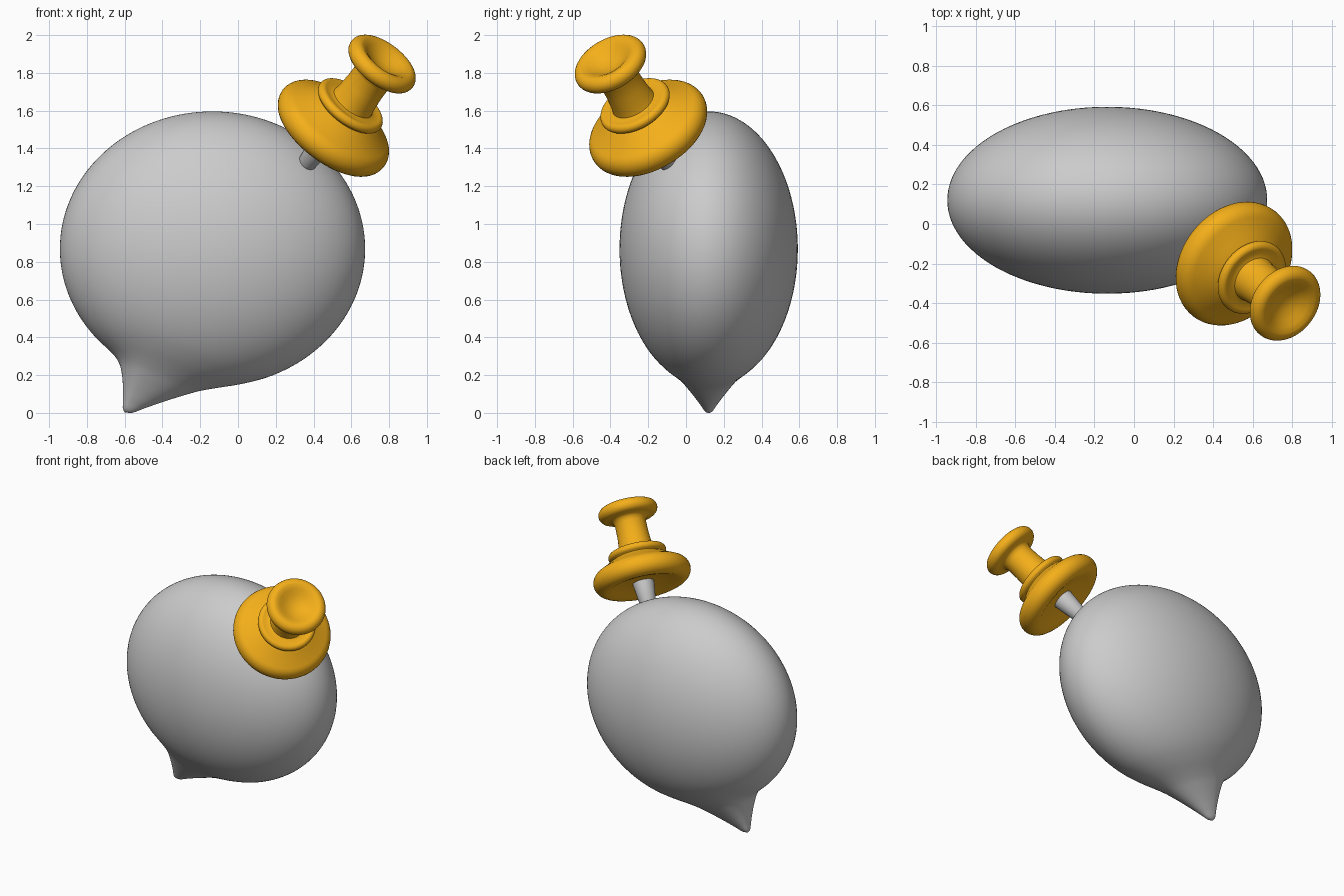
import bpy, bmesh, math
from mathutils import Vector

if "Cube" in bpy.data.objects:
    bpy.data.objects.remove(bpy.data.objects["Cube"])

def skin(name, rings, bottom, top):
    """Join closed rings of points into a smooth skin with a pole at each end."""
    bm = bmesh.new()
    rows = [[bm.verts.new(p) for p in ring] for ring in rings]
    n = len(rows[0])
    for a, b in zip(rows, rows[1:]):
        for i in range(n):
            j = (i + 1) % n
            bm.faces.new((a[i], a[j], b[j], b[i]))
    for pole, row in ((bottom, rows[0]), (top, rows[-1])):
        v = bm.verts.new(pole)
        for i in range(n):
            bm.faces.new((v, row[i], row[(i + 1) % n]))
    bmesh.ops.recalc_face_normals(bm, faces=bm.faces)
    me = bpy.data.meshes.new(name)
    bm.to_mesh(me)
    bm.free()
    ob = bpy.data.objects.new(name, me)
    bpy.context.collection.objects.link(ob)
    bpy.ops.object.select_all(action='DESELECT')
    ob.select_set(True)
    bpy.context.view_layer.objects.active = ob
    bpy.ops.object.shade_smooth_by_angle(angle=math.radians(40))
    return ob

def curve_at(pts, x):
    """Smooth cubic through (x, y) points."""
    if x >= pts[-1][0]:
        return pts[-1][1]
    k = max(i for i in range(len(pts) - 1) if pts[i][0] <= x)
    def slope(i):
        a, b = pts[max(i - 1, 0)], pts[min(i + 1, len(pts) - 1)]
        return (b[1] - a[1]) / (b[0] - a[0])
    (x0, y0), (x1, y1) = pts[k], pts[k + 1]
    h = x1 - x0
    t = (x - x0) / h
    return ((2*t**3 - 3*t*t + 1) * y0 + (t**3 - 2*t*t + t) * h * slope(k)
            + (3*t*t - 2*t**3) * y1 + (t**3 - t*t) * h * slope(k + 1))

def arc(r, h, rad, a0, a1, n=12):
    angs = [math.radians(a0 + (a1 - a0) * i / n) for i in range(n + 1)]
    return [(r + rad * math.cos(a), h + rad * math.sin(a)) for a in angs]

# Speech bubble: ellipsoid whose pole is pulled out into the tail
CENTRE, RADII = Vector((-0.135, 0.12, 0.868)), Vector((0.808, 0.472, 0.728))
TAIL = [(0, 1.32), (2, 1.303), (5, 1.238), (9.5, 1.16), (15, 1.09),
        (21, 1.038), (28, 1.01), (37, 1.0), (45, 1.0)]
axis = Vector((-0.436, 0, -0.9)).normalized()
side = Vector((0, 1, 0))
back = side.cross(axis).normalized()
if back.x > 0:
    back = -back              # steep side of the tail

def bubble_point(theta, phi):
    steep = 1 + 1.1 * max(0, math.cos(phi)) ** 2
    r = curve_at(TAIL, theta * steep)
    t = math.radians(theta)
    d = axis * math.cos(t) + (back * math.cos(phi) + side * math.sin(phi)) * math.sin(t)
    return CENTRE + Vector(a * b * r for a, b in zip(d, RADII))

thetas = [0.5 + 0.75 * i for i in range(28)] + [22 + 2.5 * i for i in range(63)]
SEG = 96
skin("speech_bubble",
     [[bubble_point(t, 2 * math.pi * i / SEG) for i in range(SEG)] for t in thetas],
     bubble_point(0, 0), bubble_point(180, 0))

# Push pin, turned around its own tilted axis
PIN_AT, PIN_DIR = Vector((0.505, -0.20, 1.507)), Vector((0.548, -0.425, 0.722))

def lathe(name, profile, seg=64):
    rings = [[(r * math.cos(2 * math.pi * i / seg), r * math.sin(2 * math.pi * i / seg), h)
              for i in range(seg)] for r, h in profile[1:-1]]
    ob = skin(name, rings, (0, 0, profile[0][1]), (0, 0, profile[-1][1]))
    ob.location = PIN_AT
    ob.rotation_mode = 'QUATERNION'
    ob.rotation_quaternion = PIN_DIR.to_track_quat('Z', 'Y')
    return ob

grip = lathe("pin_grip",
    [(0, -0.045), (0.10, -0.046), (0.17, -0.053), (0.22, -0.068)]
    + arc(0.259, 0, 0.078, -90, 65)                       # wide flange
    + [(0.25, 0.092), (0.215, 0.115), (0.18, 0.135)]
    + arc(0.173, 0.164, 0.027, -70, 100)                  # collar
    + [(0.14, 0.183), (0.12, 0.19), (0.114, 0.22), (0.108, 0.30), (0.107, 0.38),
       (0.115, 0.405), (0.13, 0.42)]                      # neck
    + arc(0.157, 0.471, 0.047, -85, 100)                  # head rim
    + [(0.12, 0.503), (0.09, 0.483), (0.05, 0.465), (0.02, 0.459), (0, 0.458)])  # dish
mat = bpy.data.materials.new("amber")
mat.diffuse_color = (0.91, 0.43, 0.01, 1)
mat.use_nodes = True
mat.node_tree.nodes["Principled BSDF"].inputs["Base Color"].default_value = mat.diffuse_color
grip.data.materials.append(mat)

# Needle, ending just inside the bubble
lathe("pin_needle", [(0, -0.30), (0.035, -0.30), (0.045, -0.29), (0.075, -0.04), (0, -0.03)], 32)
